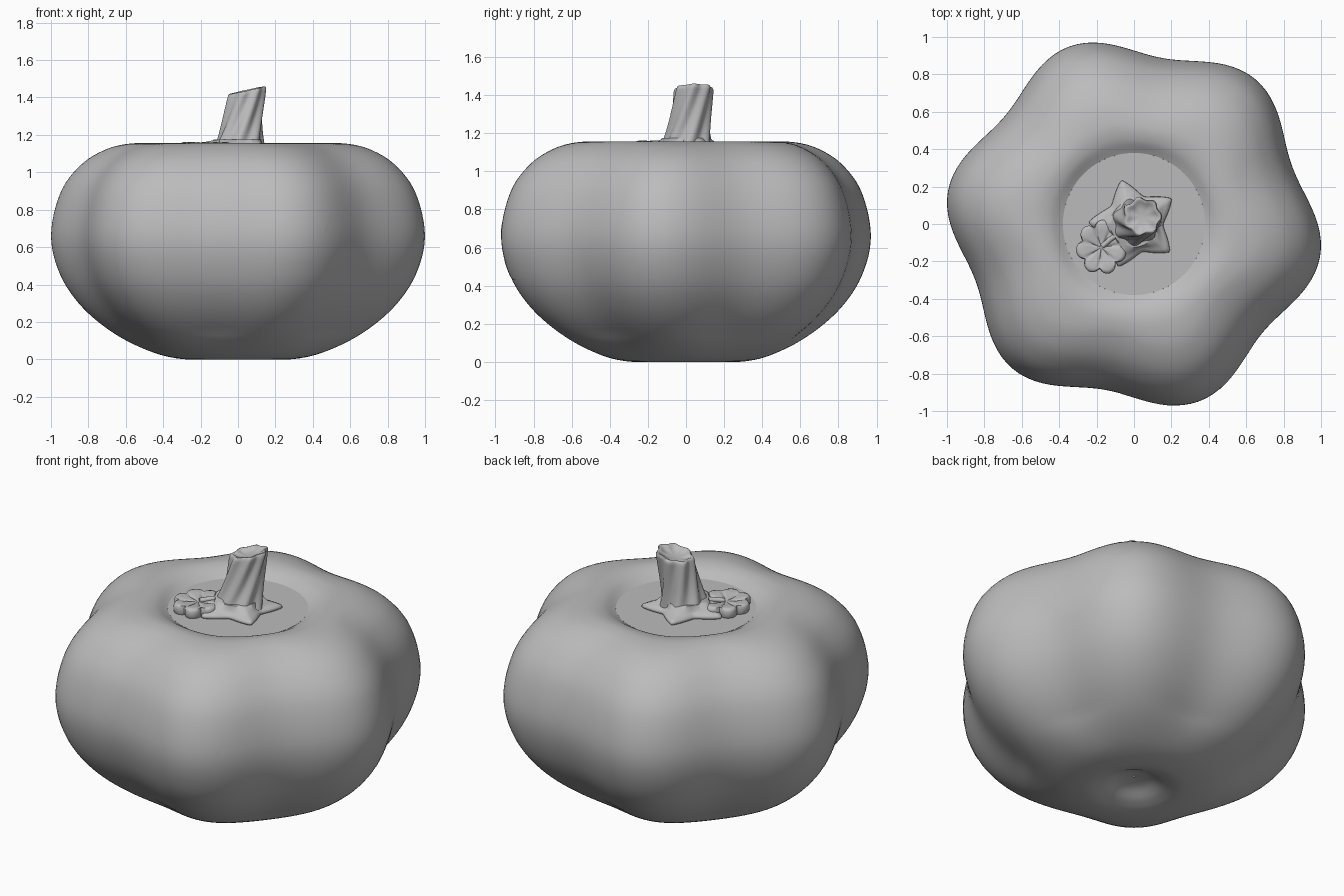
import bpy
from math import sin, cos, radians, pi, tau
from mathutils import Vector

cube = bpy.data.objects.get("Cube")
if cube:
    bpy.data.objects.remove(cube, do_unlink=True)

grey = bpy.data.materials.new("plain grey")
grey.use_nodes = True
grey.diffuse_color = (0.5, 0.5, 0.5, 1)
grey.node_tree.nodes["Principled BSDF"].inputs["Base Color"].default_value = grey.diffuse_color

LID_Z = 1.105
LID_R = 0.38


def loft(name, rings, closed=True, caps=False, angle=40):
    """Skin a list of equally long point rings with quads."""
    n = len(rings[0])
    verts = [p for ring in rings for p in ring]
    faces = []
    for i in range(len(rings) - 1):
        for j in range(n if closed else n - 1):
            k = (j + 1) % n
            faces.append((i * n + j, i * n + k, (i + 1) * n + k, (i + 1) * n + j))
    if caps:
        faces.append(tuple(reversed(range(n))))
        faces.append(tuple(range(len(verts) - n, len(verts))))
    mesh = bpy.data.meshes.new(name)
    mesh.from_pydata(verts, [], faces)
    mesh.materials.append(grey)
    obj = bpy.data.objects.new(name, mesh)
    bpy.context.collection.objects.link(obj)
    bpy.ops.object.select_all(action="DESELECT")
    obj.select_set(True)
    bpy.context.view_layer.objects.active = obj
    bpy.ops.object.shade_smooth_by_angle(angle=radians(angle))
    return obj


def smooth_path(points, steps):
    """Catmull-Rom path through the points."""
    p = [Vector(q) for q in points]
    p = [2 * p[0] - p[1]] + p + [2 * p[-1] - p[-2]]
    path = []
    for a, b, c, d in zip(p, p[1:], p[2:], p[3:]):
        for s in range(steps):
            t = s / steps
            path.append(0.5 * (2 * b + (c - a) * t + (2 * a - 5 * b + 4 * c - d) * t * t
                               + (3 * b - a - 3 * c + d) * t ** 3))
    return path + [p[-2]]


def angles(n):
    return [tau * j / n for j in range(n)]


# Ribbed body: profile of radius and height, swollen into six lobes
profile = smooth_path([(0.005, 0.07), (0.09, 0.055), (0.18, 0.015), (0.28, 0), (0.45, 0.035),
                       (0.65, 0.13), (0.83, 0.275), (0.95, 0.45), (1, 0.66), (0.95, 0.89),
                       (0.84, 1.04), (0.70, 1.125), (0.56, 1.155), (0.46, 1.145),
                       (LID_R, LID_Z)], 6)


def body_point(radius, z, a, lift=0.0):
    lobe = 0.955 + 0.055 * cos(6 * (a - radians(50)))
    weight = min(1, max(0, (radius - LID_R) / 0.3))
    r = radius * (1 + weight * (lobe - 1)) + lift
    return (r * cos(a), r * sin(a), z)


loft("pumpkin_body", [[body_point(p.x, p.y, a) for a in angles(144)] for p in profile], angle=80)


# Flat lid let into the top
def circle(r, z):
    return [(r * cos(a), r * sin(a), z) for a in angles(96)]


loft("lid", [circle(LID_R, LID_Z - 0.03), circle(LID_R, LID_Z + 0.001)], caps=True)


# Face: thin inlays following the front lobe
def radius_at(z):
    for p, q in zip(profile[18:], profile[19:]):
        if p.y <= z <= q.y:
            return p.x + (q.x - p.x) * (z - p.y) / (q.y - p.y)
    return 1.0


def inlay(name, edges):
    """Strip between pairs of (degrees, height) points."""
    rows = []
    for (a0, z0), (a1, z1) in edges:
        row = []
        for i in range(9):
            t = i / 8
            z = z0 + (z1 - z0) * t
            row.append(body_point(radius_at(z), z, radians(a0 + (a1 - a0) * t), 0.002))
        rows.append(row)
    loft(name, rows, closed=False, angle=80)


FACE = -70
for name, mid in (("right_eye", FACE - 16), ("left_eye", FACE + 16)):
    inlay(name, [((mid - 8.5 * (1 - t), 0.68 + 0.26 * t), (mid + 8.5 * (1 - t), 0.68 + 0.26 * t))
                 for t in [i / 16 * 0.99 for i in range(17)]])
inlay("mouth", [((FACE + 17 * s, 0.43 + 0.15 * s * s), (FACE + 17 * s, 0.52 + 0.07 * s * s))
                for s in [i / 12 - 1 for i in range(25)]])


# Star-shaped base of the stem
def star(scale, sharp, z):
    ring = []
    for a in angles(120):
        d = abs(((a - radians(106)) / (tau / 5) + 0.5) % 1 - 0.5) * 2
        r = scale * (1 - sharp * (1 - (1 - d) ** 1.6))
        ring.append((r * cos(a), r * sin(a), LID_Z + z))
    return ring


loft("stem_star", [star(0.235, 0.36, 0), star(0.245, 0.36, 0.008), star(0.24, 0.36, 0.02),
                   star(0.215, 0.36, 0.028), star(0.17, 0.25, 0.04), star(0.13, 0.05, 0.07)],
     caps=True, angle=60)


# Fluted, twisting, leaning stem with a slanted, dished top
def stem_ring(t, scale=1.0, sink=0.0):
    ring = []
    cx = 0.005 + 0.04 * t
    cy = 0.005 + 0.035 * t
    radius = (0.107 + 0.035 * (1 - t) ** 3) * scale
    for a in angles(112):
        r = radius * (0.93 + 0.07 * cos(7 * (a - 0.9 * t)))
        x, y = r * cos(a), r * sin(a)
        slant = t * t * (0.22 * x + 0.03 * y)
        ring.append((cx + x, cy + y, LID_Z + 0.02 + 0.305 * t + slant - sink))
    return ring


loft("stem", [stem_ring(i / 20) for i in range(20)]
     + [stem_ring(1, 0.99), stem_ring(1, 0.94, -0.008), stem_ring(1, 0.84, -0.008),
        stem_ring(1, 0.72, 0.004), stem_ring(1, 0.4, 0.014), stem_ring(1, 0.03, 0.015)],
     caps=True, angle=60)


# Thick scalloped leaf with grooved veins
def leaf_ring(scale, z, groove=0.0):
    ring = []
    for a in angles(112):
        scallop = abs(cos(3.5 * (a - radians(40))))
        r = scale * (0.102 + 0.034 * scallop ** 0.7)
        b = a + radians(45)
        ring.append((-0.175 + r * cos(b), -0.125 + 1.08 * r * sin(b),
                     LID_Z + z - groove * (1 - scallop) ** 2))
    return ring


loft("leaf", [leaf_ring(0.96, 0), leaf_ring(1, 0.01), leaf_ring(1, 0.042), leaf_ring(0.95, 0.053),
              leaf_ring(0.85, 0.057, 0.01), leaf_ring(0.6, 0.052, 0.014),
              leaf_ring(0.3, 0.045, 0.01), leaf_ring(0.02, 0.04)], caps=True, angle=50)


# Short stalk joining the leaf to the stem
def stalk_ring(p, r):
    return [p + Vector((-0.7 * r * cos(a), 0.7 * r * cos(a), r * sin(a))) for a in angles(12)]


path = smooth_path([(-0.17, -0.12, LID_Z + 0.045), (-0.11, -0.07, LID_Z + 0.055),
                    (-0.04, -0.03, LID_Z + 0.06)], 5)
loft("leaf_stalk", [stalk_ring(p, 0.014) for p in path], caps=True, angle=60)
